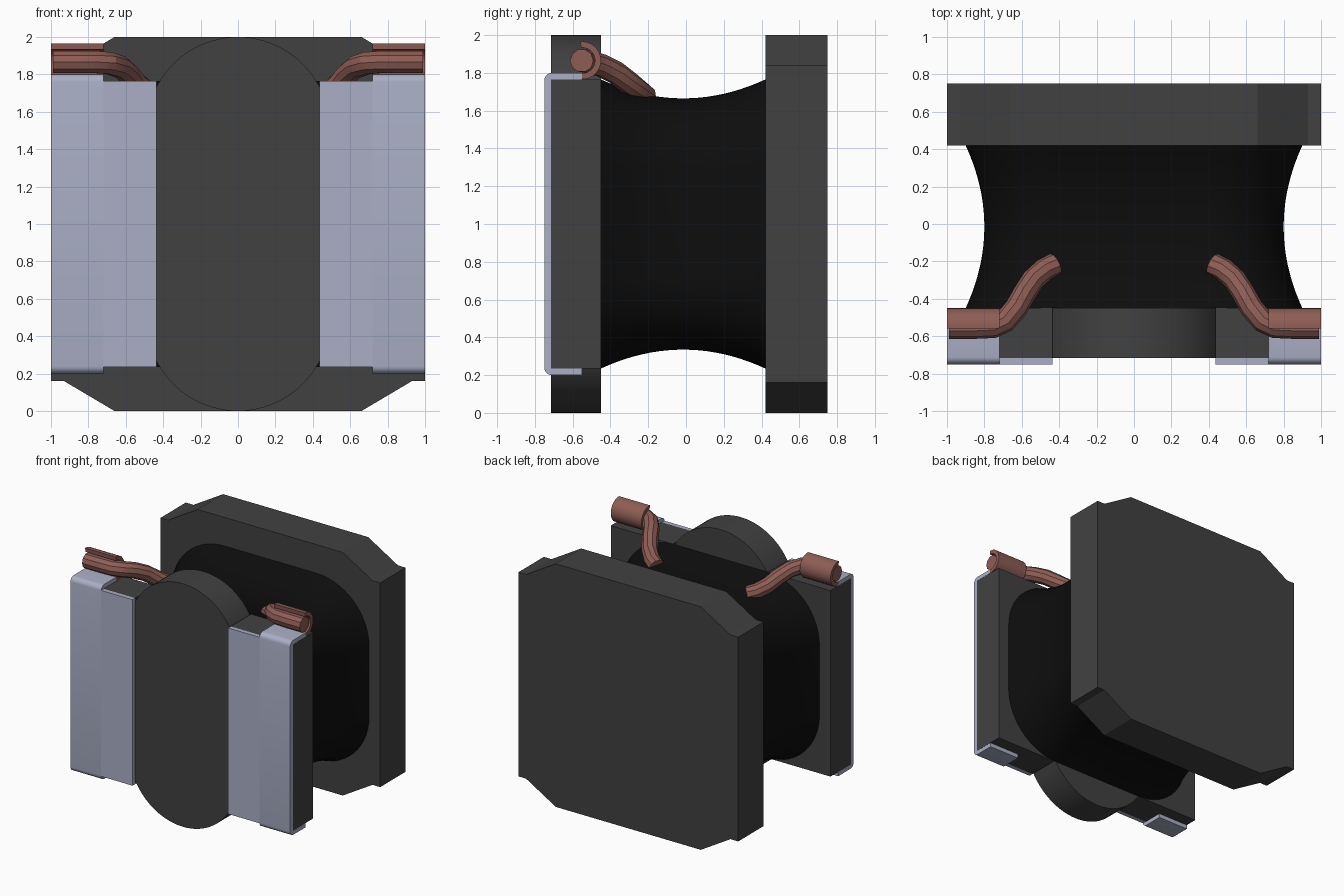
import bpy, bmesh, math
from mathutils import Vector

if "Cube" in bpy.data.objects:
    bpy.data.objects.remove(bpy.data.objects["Cube"], do_unlink=True)


def material(name, rgb, metallic=0.0):
    m = bpy.data.materials.new(name)
    m.use_nodes = True
    m.diffuse_color = (*rgb, 1)
    m.node_tree.nodes["Principled BSDF"].inputs["Base Color"].default_value = (*rgb, 1)
    return m


FERRITE = material("dark grey ferrite", (0.053, 0.053, 0.053))
CORE = material("black winding", (0.004, 0.004, 0.004))
METAL = material("pale blue metal", (0.40, 0.43, 0.56))
COPPER = material("copper", (0.27, 0.11, 0.09))


def smooth(ob, degrees):
    bpy.ops.object.select_all(action="DESELECT")
    ob.select_set(True)
    bpy.context.view_layer.objects.active = ob
    bpy.ops.object.shade_smooth_by_angle(angle=math.radians(degrees))


def loft(name, rings, mat, angle=30):
    """Skin a series of equal-length closed rings and cap both ends."""
    bm = bmesh.new()
    loops = [[bm.verts.new(p) for p in ring] for ring in rings]
    n = len(loops[0])
    for a, b in zip(loops, loops[1:]):
        for i in range(n):
            j = (i + 1) % n
            bm.faces.new((a[i], a[j], b[j], b[i]))
    bm.faces.new(loops[0])
    bm.faces.new(loops[-1])
    bmesh.ops.recalc_face_normals(bm, faces=bm.faces)
    me = bpy.data.meshes.new(name)
    bm.to_mesh(me)
    bm.free()
    me.materials.append(mat)
    ob = bpy.data.objects.new(name, me)
    bpy.context.collection.objects.link(ob)
    smooth(ob, angle)
    return ob


def prism_y(name, pts, y0, y1, mat):
    return loft(name, [[(x, y, z) for x, z in pts] for y in (y0, y1)], mat)


def prism_x(name, pts, x0, x1, mat):
    return loft(name, [[(x, y, z) for y, z in pts] for x in (x0, x1)], mat)


def arc(cx, cy, r, a0, a1, n):
    steps = [math.radians(a0 + (a1 - a0) * i / n) for i in range(n + 1)]
    return [(cx + r * math.cos(a), cy + r * math.sin(a)) for a in steps]


# Back plate: square with stepped, chamfered corners
corner = [(1, 1.84), (0.93, 1.84), (0.66, 2)]
top = corner + [(-x, z) for x, z in reversed(corner)]
plate = top + [(-x, 2 - z) for x, z in top]
prism_y("back_plate", plate, 0.42, 0.75, FERRITE)

# Front flange: two side blocks joined by a tall centre with arched ends
half = math.degrees(math.asin(0.435 / 0.4895))
top = [(1, 1.765), (0.435, 1.765)]
top += arc(0, 1.5105, 0.4895, 90 - half, 90 + half, 32)
top += [(-0.435, 1.765), (-1, 1.765)]
flange = top + [(-x, 2 - z) for x, z in top]
prism_y("front_flange", flange, -0.716, -0.45, FERRITE)


# Waisted core: rounded rectangle that narrows toward the middle
def core_ring(y):
    d = (y + 0.015) / 0.435
    s = 0.1 * (1 - d * d)
    w, h, r = 0.9 - s, 0.765 - s, 0.48 - s
    pts = []
    for k, (sx, sz) in enumerate([(1, 1), (-1, 1), (-1, -1), (1, -1)]):
        pts += arc(sx * (w - r), 1 + sz * (h - r), r, 90 * k, 90 * k + 90, 14)
    return [(x, y, z) for x, z in pts]


loft("winding_core", [core_ring(-0.45 + 0.87 * i / 20) for i in range(21)], CORE, 40)

# Side profile of the folded terminal clip
outer = arc(-0.71, 1.76, 0.04, 90, 180, 5)
clip = [(-0.55, 1.766), (-0.55, 1.80)] + outer
clip += [(y, 2 - z) for y, z in reversed(clip)]
clip += [(-0.715, 0.234), (-0.715, 1.766)]

# Half-round sleeve profile that backs each wire end
sleeve = arc(-0.55, 1.866, 0.1, -95, 95, 16) + arc(-0.55, 1.866, 0.068, 95, -95, 16)

# Centre line of a wire, from its outer end to the winding
path = [(0.99, -0.552, 1.865), (0.85, -0.552, 1.865), (0.75, -0.548, 1.865),
        (0.69, -0.52, 1.86), (0.63, -0.45, 1.84), (0.585, -0.37, 1.80),
        (0.54, -0.30, 1.745), (0.48, -0.245, 1.70), (0.42, -0.215, 1.675)]


def wire_rings(side, radius=0.062, sides=10):
    pts = [Vector((side * x, y, z)) for x, y, z in path]
    rings = []
    for i, p in enumerate(pts):
        t = (pts[min(i + 1, len(pts) - 1)] - pts[max(i - 1, 0)]).normalized()
        u = t.cross(Vector((0, 0, 1))).normalized()
        v = u.cross(t)
        rings.append([p + radius * (c * u + s * v)
                      for c, s in arc(0, 0, 1, 0, 360 - 360 / sides, sides - 1)])
    return rings


for side, label in ((1, "left"), (-1, "right")):
    a, b, c = side * 0.435, side * 0.72, side * 1.0
    # Terminal: flat inner strip and folded outer clip
    strip = [(a, 0.235), (b, 0.235), (b, 1.765), (a, 1.765)]
    prism_y(label + "_terminal_strip", strip, -0.75, -0.715, METAL)
    prism_x(label + "_terminal_clip", clip, b, c, METAL)
    # Wire lead and its sleeve
    prism_x(label + "_wire_sleeve", sleeve, b, c, COPPER)
    loft(label + "_wire", wire_rings(side), COPPER, 25)
